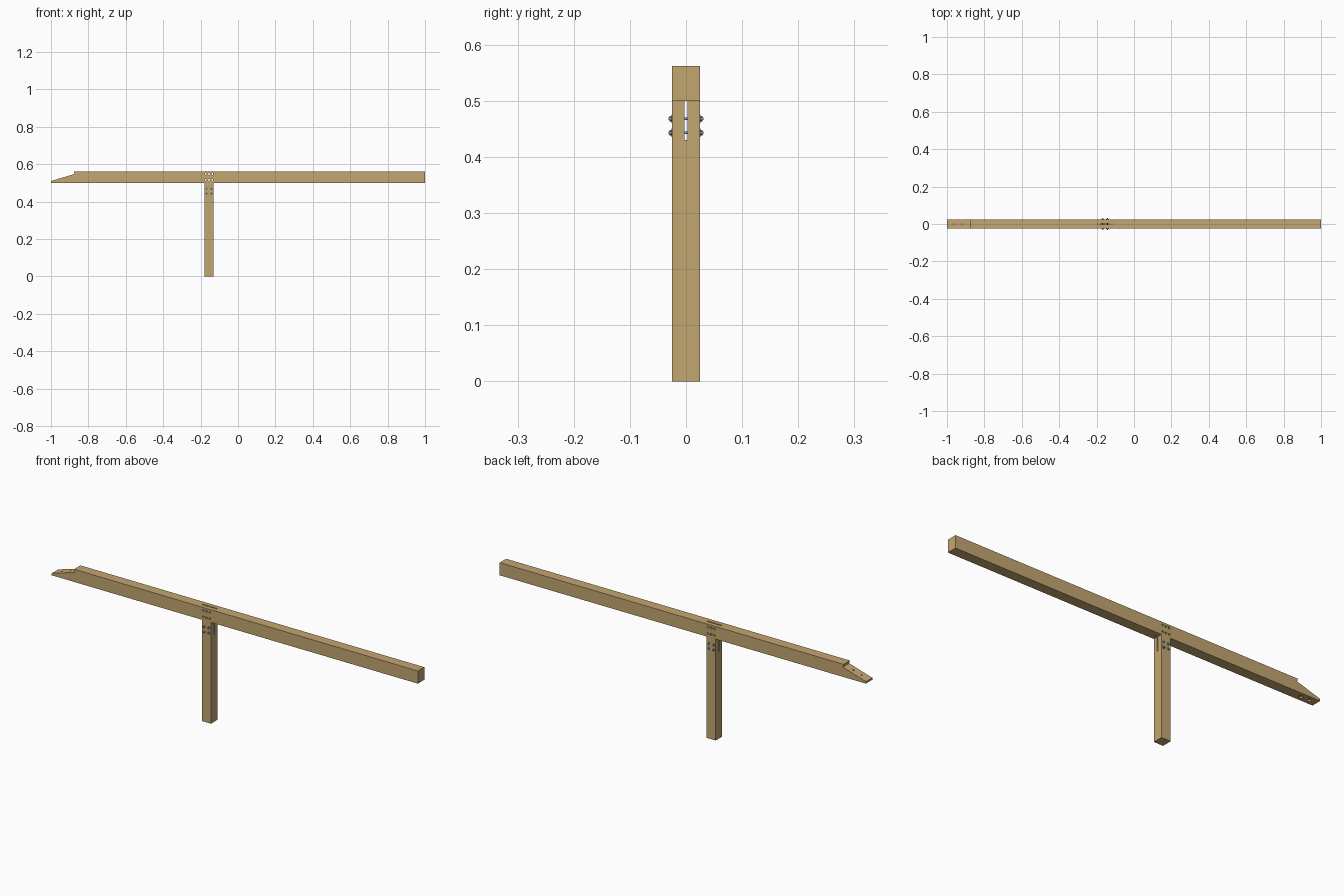
import bpy, bmesh, math
from mathutils import Matrix, Vector

if "Cube" in bpy.data.objects:
    bpy.data.objects.remove(bpy.data.objects["Cube"])

CX = -0.155          # post centre line
H = 0.025            # half timber width


def material(name, col):
    m = bpy.data.materials.new(name)
    m.diffuse_color = (*col, 1)
    m.use_nodes = True
    m.node_tree.nodes["Principled BSDF"].inputs["Base Color"].default_value = m.diffuse_color
    return m


wood = material("pine wood", (0.55, 0.38, 0.165))
steel = material("blue grey steel", (0.27, 0.31, 0.40))


def make(name, bm, mat):
    bmesh.ops.recalc_face_normals(bm, faces=bm.faces)
    me = bpy.data.meshes.new(name)
    bm.to_mesh(me)
    bm.free()
    me.materials.append(mat)
    ob = bpy.data.objects.new(name, me)
    bpy.context.collection.objects.link(ob)
    return ob


def box(bm, x0, x1, y0, y1, z0, z1):
    m = (Matrix.Translation(((x0 + x1) / 2, (y0 + y1) / 2, (z0 + z1) / 2))
         @ Matrix.Diagonal((x1 - x0, y1 - y0, z1 - z0, 1)))
    bmesh.ops.create_cube(bm, size=1, matrix=m)


def rod(bm, a, b, r, n=16, r2=None):
    a, b = Vector(a), Vector(b)
    rot = (b - a).to_track_quat('Z', 'Y').to_matrix().to_4x4()
    bmesh.ops.create_cone(bm, cap_ends=True, segments=n, radius1=r,
                          radius2=r if r2 is None else r2, depth=(b - a).length,
                          matrix=Matrix.Translation((a + b) / 2) @ rot)


def cut(ob, fill):
    bm = bmesh.new()
    fill(bm)
    cutter = make("cutter", bm, wood)
    cutter.hide_render = True
    mod = ob.modifiers.new("cut", 'BOOLEAN')
    mod.operation, mod.solver, mod.object = 'DIFFERENCE', 'EXACT', cutter
    bpy.context.view_layer.objects.active = ob
    bpy.ops.object.modifier_apply(modifier=mod.name)
    bpy.data.objects.remove(cutter)


# Beam with scarfed left end
bm = bmesh.new()
profile = [(-1, 0.5), (1, 0.5), (1, 0.5625), (-0.878, 0.5625), (-0.874, 0.548), (-1, 0.51)]
face = bm.faces.new([bm.verts.new((x, -H, z)) for x, z in profile])
ext = bmesh.ops.extrude_face_region(bm, geom=[face])
bmesh.ops.translate(bm, vec=(0, 2 * H, 0),
                    verts=[v for v in ext["geom"] if isinstance(v, bmesh.types.BMVert)])
beam = make("beam", bm, wood)

# Connector slot in the beam
cut(beam, lambda b: box(b, CX - 0.04, CX + 0.04, -0.003, 0.003, 0.49, 0.6))


# Dowel holes through the beam
def dowel_holes(b):
    for dx in (-0.0175, 0, 0.0175):
        for z in (0.516, 0.548):
            rod(b, (CX + dx, -0.05, z), (CX + dx, 0.05, z), 0.005)


cut(beam, dowel_holes)

# Scarf bolt holes, counterbored from below
for x in (-0.96, -0.915):
    cut(beam, lambda b: rod(b, (x, 0, 0.45), (x, 0, 0.6), 0.004))
    cut(beam, lambda b: rod(b, (x, 0, 0.49), (x, 0, 0.506), 0.010))

# Post with slotted top
bm = bmesh.new()
box(bm, CX - H, CX + H, -H, H, 0, 0.5)
post = make("post", bm, wood)
cut(post, lambda b: box(b, CX - 0.05, CX + 0.05, -0.003, 0.003, 0.43, 0.52))

# Bolts with washers, hex nuts and tapered ends
for i, dx in enumerate((-0.0125, 0.0125)):
    for j, z in enumerate((0.443, 0.468)):
        bm = bmesh.new()
        x = CX + dx
        rod(bm, (x, -H, z), (x, H, z), 0.0025, 12)
        for s in (-1, 1):
            rod(bm, (x, s * 0.0245, z), (x, s * 0.0262, z), 0.0075)
            rod(bm, (x, s * 0.026, z), (x, s * 0.029, z), 0.005, 6)
            rod(bm, (x, s * 0.0285, z), (x, s * 0.0315, z), 0.003, 12, 0.002)
        make(f"post_bolt_{i}_{j}", bm, steel)
